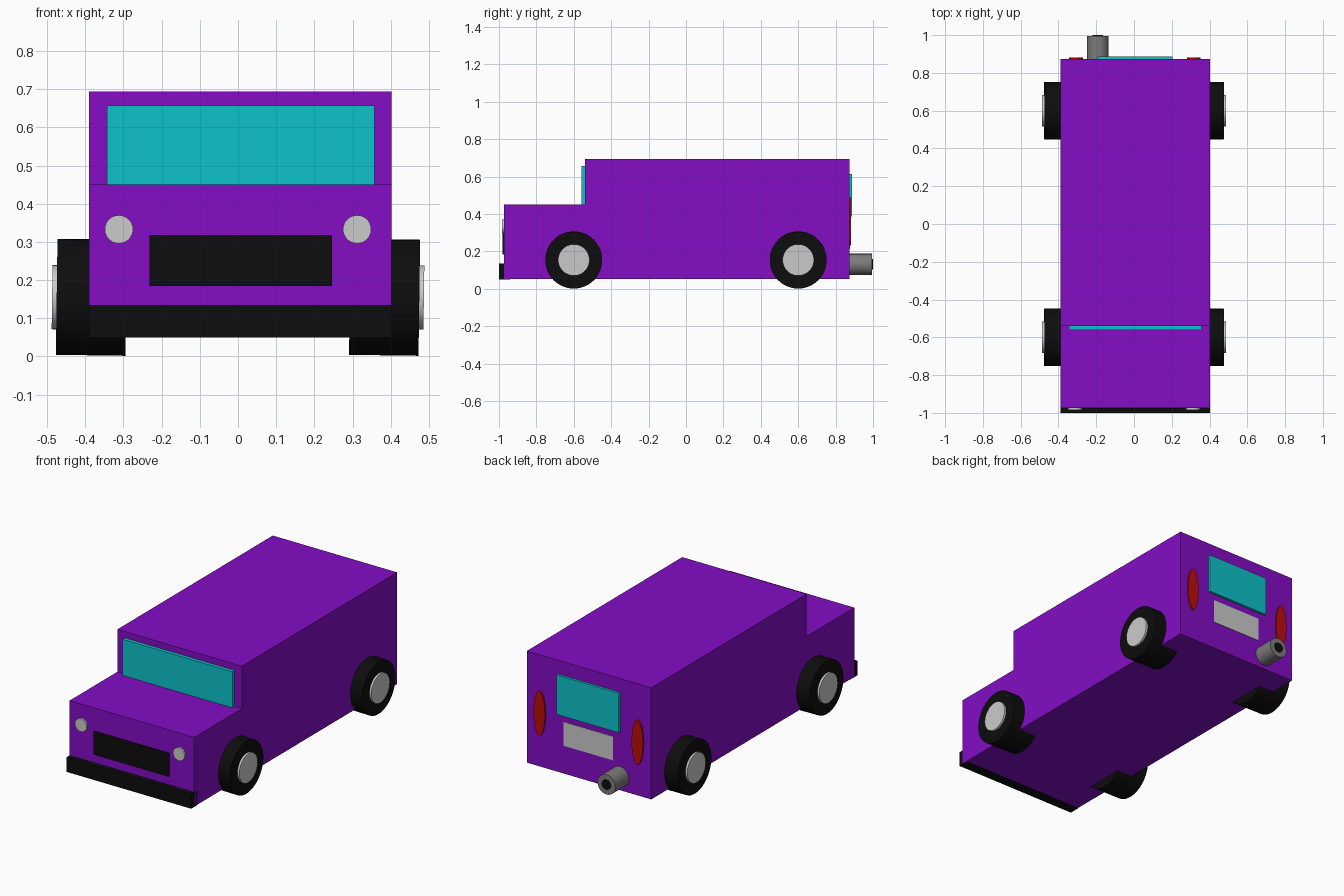
import bpy, bmesh, math
from mathutils import Matrix

if "Cube" in bpy.data.objects:
    bpy.data.objects.remove(bpy.data.objects["Cube"])


def material(name, rgb):
    m = bpy.data.materials.new(name)
    m.diffuse_color = (*rgb, 1)
    m.use_nodes = True
    m.node_tree.nodes["Principled BSDF"].inputs["Base Color"].default_value = m.diffuse_color
    return m


PURPLE = material("purple_paint", (0.23, 0.004, 0.56))
CYAN = material("cyan_glass", (0.004, 0.55, 0.6))
BLACK = material("black_rubber", (0.004, 0.004, 0.004))
RED = material("red_lens", (0.5, 0.004, 0.004))
STEEL = material("dark_steel", (0.2, 0.2, 0.2))


def finish(name, bm, mat):
    bmesh.ops.recalc_face_normals(bm, faces=bm.faces)
    mesh = bpy.data.meshes.new(name)
    bm.to_mesh(mesh)
    bm.free()
    if mat:
        mesh.materials.append(mat)
    ob = bpy.data.objects.new(name, mesh)
    bpy.context.collection.objects.link(ob)
    return ob


def box(name, x, y, z, mat=None):
    """Box from (min, max) ranges."""
    bm = bmesh.new()
    size = [r[1] - r[0] for r in (x, y, z)]
    mid = [(r[0] + r[1]) / 2 for r in (x, y, z)]
    bmesh.ops.create_cube(bm, size=1, matrix=Matrix.Translation(mid) @ Matrix.Diagonal((*size, 1)))
    return finish(name, bm, mat)


def cylinder(name, centre, radius, depth, axis, mat=None, tilt=0, stretch=1):
    """Cylinder along x or y; stretch scales it in z, tilt leans it about y."""
    bm = bmesh.new()
    bmesh.ops.create_cone(bm, cap_ends=True, segments=48, radius1=radius, radius2=radius, depth=depth)
    turn = Matrix.Rotation(math.pi / 2, 4, 'Y' if axis == 'x' else 'X')
    bm.transform(Matrix.Translation(centre) @ Matrix.Rotation(tilt, 4, 'Y')
                 @ Matrix.Diagonal((1, 1, stretch, 1)) @ turn)
    ob = finish(name, bm, mat)
    bpy.context.view_layer.objects.active = ob
    ob.select_set(True)
    bpy.ops.object.shade_smooth_by_angle(angle=math.radians(30))
    ob.select_set(False)
    return ob


# Body: side profile extruded across the width
profile = [(-0.973, 0.052), (0.873, 0.052), (0.873, 0.694),
           (-0.54, 0.694), (-0.54, 0.45), (-0.973, 0.45)]
bm = bmesh.new()
face = bm.faces.new([bm.verts.new((-0.39, y, z)) for y, z in profile])
side = bmesh.ops.extrude_face_region(bm, geom=[face])["geom"]
bmesh.ops.translate(bm, verts=[v for v in side if isinstance(v, bmesh.types.BMVert)], vec=(0.792, 0, 0))
finish("body", bm, PURPLE)

# Glass, bumper, grille and number plate
box("windshield", (-0.343, 0.357), (-0.56, -0.52), (0.45, 0.658), CYAN)
box("rear_window", (-0.193, 0.204), (0.85, 0.887), (0.388, 0.615), CYAN)
box("front_bumper", (-0.39, 0.402), (-1.0, -0.94), (0.05, 0.135), BLACK)
box("grille", (-0.232, 0.246), (-0.98, -0.95), (0.184, 0.318), BLACK)
box("rear_plate", (-0.148, 0.165), (0.86, 0.876), (0.213, 0.35))

# Lights and wheels on both sides
TILT = math.radians(0.8)
for s, label in ((-1, "left"), (1, "right")):
    cylinder(f"headlight_{label}", (s * 0.312, -0.969, 0.333), 0.037, 0.03, 'y')
    cylinder(f"tail_light_{label}", (s * 0.312 + 0.005, 0.87, 0.361), 0.036, 0.024, 'y', RED, stretch=3.55)
    for y, end in ((-0.6, "front"), (0.6, "rear")):
        cylinder(f"{end}_tire_{label}", (s * 0.384, y, 0.155), 0.152, 0.182, 'x', BLACK, TILT)
        cylinder(f"{end}_hub_{label}", (s * 0.467, y, 0.155), 0.084, 0.04, 'x', None, TILT)

# Exhaust pipe with dark opening
cylinder("exhaust_pipe", (-0.191, 0.923, 0.131), 0.057, 0.145, 'y', STEEL)
cylinder("exhaust_opening", (-0.191, 0.975, 0.131), 0.028, 0.05, 'y', BLACK)
